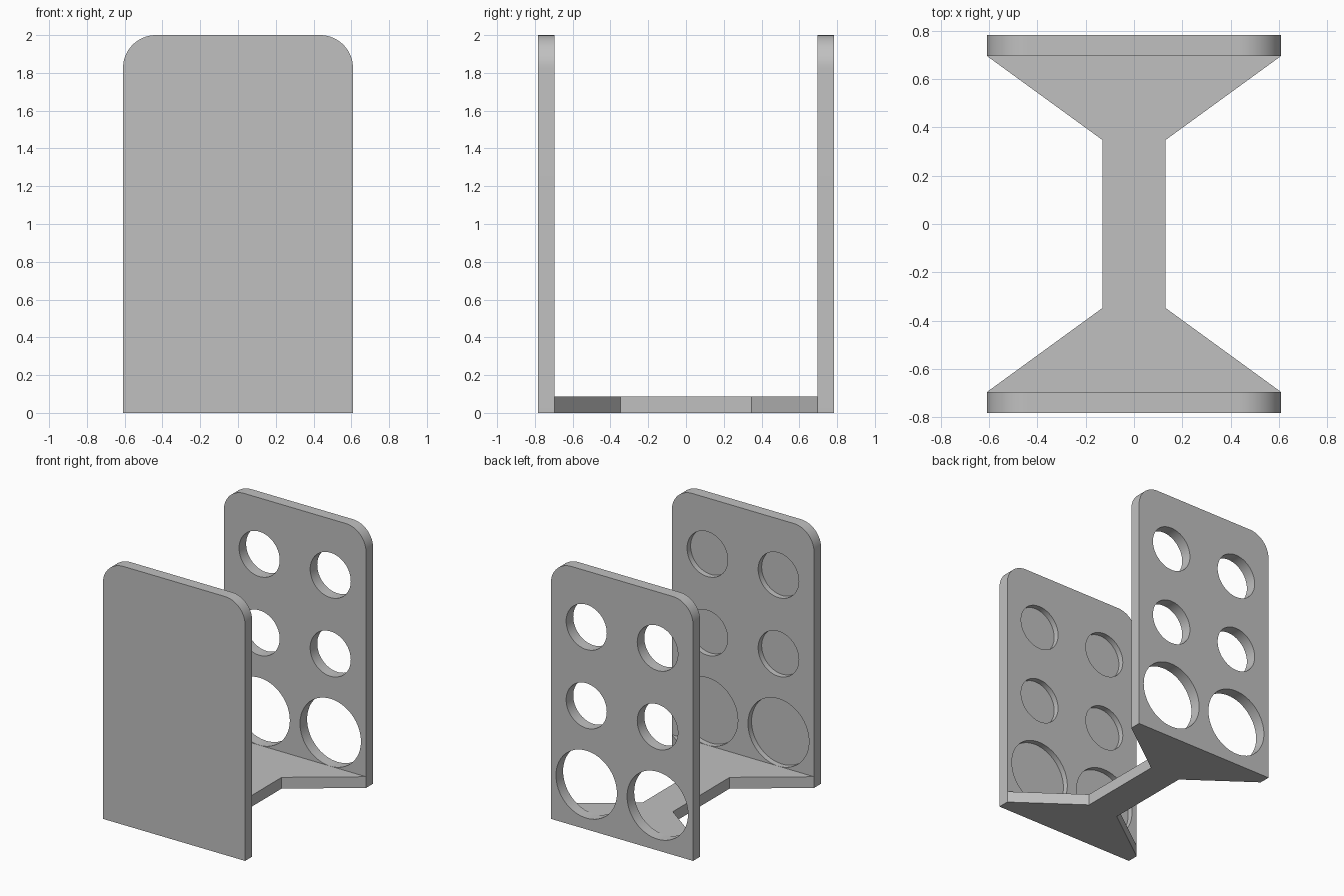
import bpy, bmesh, math
from mathutils import Matrix

if "Cube" in bpy.data.objects:
    bpy.data.objects.remove(bpy.data.objects["Cube"], do_unlink=True)

U = 2 / 23                      # panel thickness, the unit of every size
WIDTH, HEIGHT, DEPTH = 14 * U, 23 * U, 18 * U
CORNER = 2 * U

grey = bpy.data.materials.new("plain_grey")
grey.use_nodes = True
colour = (0.53, 0.53, 0.53, 1)
grey.diffuse_color = colour
grey.node_tree.nodes["Principled BSDF"].inputs["Base Color"].default_value = colour


def make_object(name, bm):
    bmesh.ops.recalc_face_normals(bm, faces=bm.faces)
    mesh = bpy.data.meshes.new(name)
    bm.to_mesh(mesh)
    bm.free()
    mesh.materials.append(grey)
    obj = bpy.data.objects.new(name, mesh)
    bpy.context.collection.objects.link(obj)
    return obj


def prism(name, points, offset):
    """Extrude a closed outline of 3D points along offset."""
    bm = bmesh.new()
    face = bm.faces.new([bm.verts.new(p) for p in points])
    top = bmesh.ops.extrude_face_region(bm, geom=[face])["geom"]
    bmesh.ops.translate(bm, vec=offset,
                        verts=[g for g in top if isinstance(g, bmesh.types.BMVert)])
    return make_object(name, bm)


def activate(obj):
    bpy.ops.object.select_all(action='DESELECT')
    obj.select_set(True)
    bpy.context.view_layer.objects.active = obj


def panel(name, y_min, cut_min, cut_max):
    """Upright panel with round top corners and holes cut between two depths."""
    outline = [(-WIDTH / 2, 0), (WIDTH / 2, 0)]
    for side, start in ((1, 0), (-1, math.pi / 2)):
        for i in range(17):
            a = start + i / 16 * math.pi / 2
            outline.append((side * (WIDTH / 2 - CORNER) + CORNER * math.cos(a),
                            HEIGHT - CORNER + CORNER * math.sin(a)))
    obj = prism(name, [(x, y_min, z) for x, z in outline], (0, U, 0))

    # Two columns of holes: a large one at the bottom, two smaller above
    bm = bmesh.new()
    for side in (-1, 1):
        for z, radius in ((4, 3), (11, 2), (18, 2)):
            place = Matrix.Translation((side * 3.5 * U, (cut_min + cut_max) / 2, z * U))
            bmesh.ops.create_cone(bm, cap_ends=True, segments=64,
                                  radius1=radius * U, radius2=radius * U,
                                  depth=cut_max - cut_min,
                                  matrix=place @ Matrix.Rotation(math.pi / 2, 4, 'X'))
    cutter = make_object("hole_cutter", bm)
    cutter.hide_render = True
    mod = obj.modifiers.new("holes", 'BOOLEAN')
    mod.operation = 'DIFFERENCE'
    mod.solver = 'EXACT'
    mod.object = cutter
    activate(obj)
    bpy.ops.object.modifier_apply(modifier=mod.name)
    bpy.data.objects.remove(cutter, do_unlink=True)
    bpy.ops.object.shade_smooth_by_angle(angle=math.radians(30))


# Back panel is pierced; front panel has shallow sockets on its inner face
inner = DEPTH / 2 - U
panel("back_panel", inner, inner - U, inner + 2 * U)
panel("front_panel", -DEPTH / 2, -inner - U / 2, -inner + U)

# Base: narrow strap flaring out to the full panel width at both ends
half = [(WIDTH / 2, -inner), (1.5 * U, -4 * U), (1.5 * U, 4 * U), (WIDTH / 2, inner)]
base = half + [(-x, -y) for x, y in half]
prism("base_strap", [(x, y, 0) for x, y in base], (0, 0, U))
